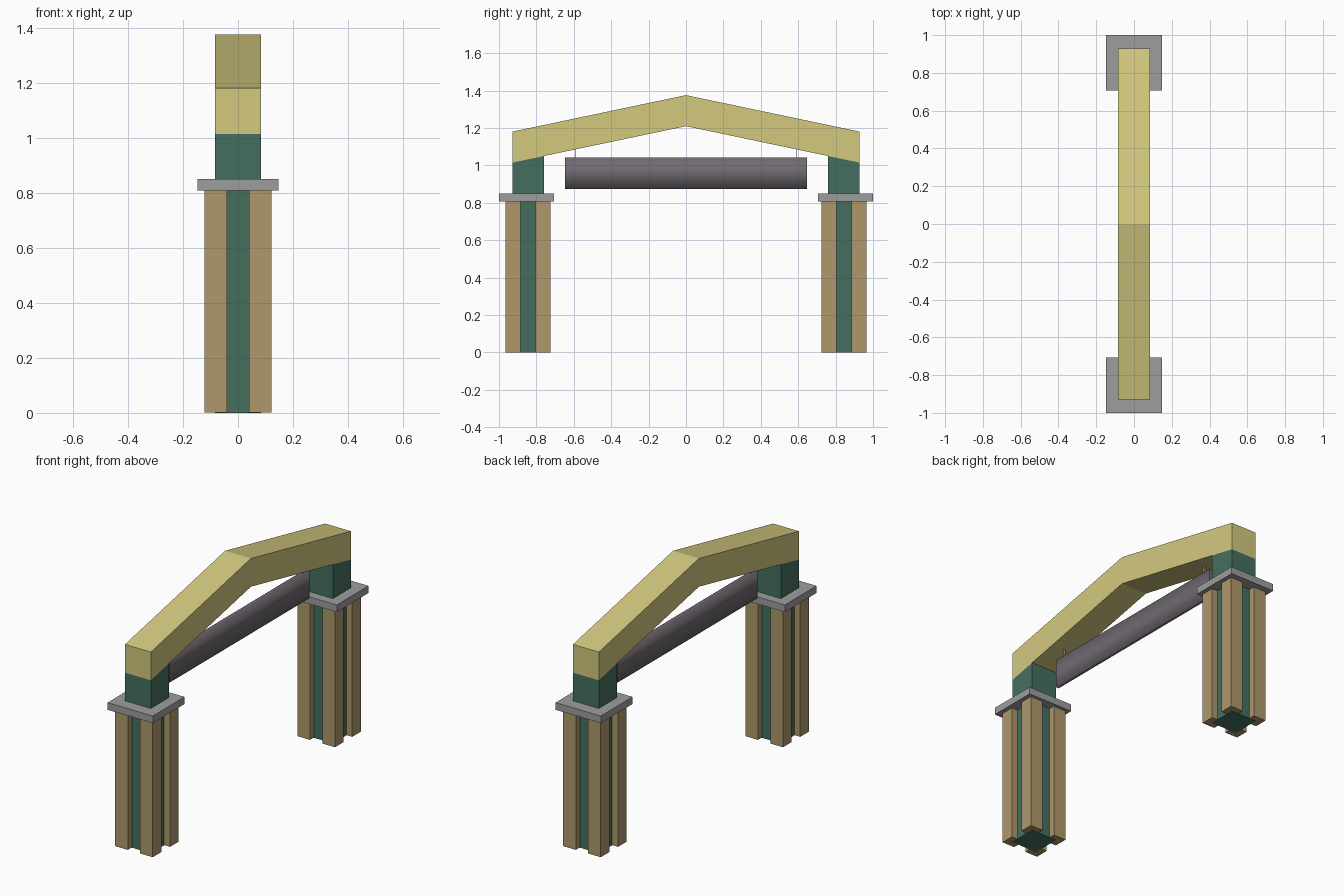
import bpy
import bmesh

cube = bpy.data.objects.get("Cube")
if cube:
    bpy.data.objects.remove(cube, do_unlink=True)


def material(name, rgb):
    """Flat material from display colour, stored as linear values."""
    linear = [((c / 255 + 0.055) / 1.055) ** 2.4 for c in rgb] + [1]
    mat = bpy.data.materials.new(name)
    mat.use_nodes = True
    mat.diffuse_color = linear
    mat.node_tree.nodes["Principled BSDF"].inputs["Base Color"].default_value = linear
    return mat


yellow = material("pale yellow", (211, 201, 127))
brown = material("tan wood", (174, 153, 107))
green = material("dark green", (69, 111, 95))
grey = material("stone grey", (159, 158, 158))
purple = material("purple grey", (112, 106, 113))


def extrude(name, profile, half_width, mat):
    """Extrude a side profile of (y, z) points across x."""
    bm = bmesh.new()
    face = bm.faces.new([bm.verts.new((-half_width, y, z)) for y, z in profile])
    moved = bmesh.ops.extrude_face_region(bm, geom=[face])["geom"]
    verts = [v for v in moved if isinstance(v, bmesh.types.BMVert)]
    bmesh.ops.translate(bm, verts=verts, vec=(2 * half_width, 0, 0))
    bmesh.ops.recalc_face_normals(bm, faces=bm.faces)
    mesh = bpy.data.meshes.new(name)
    bm.to_mesh(mesh)
    bm.free()
    mesh.materials.append(mat)
    obj = bpy.data.objects.new(name, mesh)
    bpy.context.collection.objects.link(obj)
    return obj


def box(name, x, y, half_x, half_y, z0, z1, mat):
    profile = [(y - half_y, z0), (y + half_y, z0), (y + half_y, z1), (y - half_y, z1)]
    obj = extrude(name, profile, half_x, mat)
    obj.location.x = x
    return obj


END, LEG_Y, CORE = 0.928, 0.845, 0.084
BEAM_LOW, BEAM_PEAK, BEAM_DEPTH = 1.015, 1.21, 0.166


def beam_underside(y):
    return BEAM_PEAK + (BEAM_LOW - BEAM_PEAK) * abs(y) / END


# Bent beam on top
extrude("roof_beam", [
    (-END, BEAM_LOW), (0, BEAM_PEAK), (END, BEAM_LOW),
    (END, BEAM_LOW + BEAM_DEPTH), (0, BEAM_PEAK + BEAM_DEPTH),
    (-END, BEAM_LOW + BEAM_DEPTH)], CORE, yellow)

for side, s in (("front", -1), ("back", 1)):
    # Core column, cut at the slope of the beam
    inner, outer = s * (END - 2 * CORE), s * END
    extrude(side + "_column", [
        (inner, 0), (outer, 0), (outer, beam_underside(outer)),
        (inner, beam_underside(inner))], CORE, green)
    # Flat cap around the column
    box(side + "_cap", 0, s * 0.853, 0.147, 0.147, 0.808, 0.85, grey)
    # Four corner posts
    for x_name, sx in (("left", 1), ("right", -1)):
        for y_name, sy in (("front", -1), ("back", 1)):
            box(f"{side}_post_{y_name}_{x_name}", sx * 0.081, s * LEG_Y + sy * 0.08,
                0.041, 0.04, 0.001, 0.81, brown)
    # Thin strip holding the panel
    box(side + "_hanger", 0, s * 0.59, 0.009, 0.001, 1.03, beam_underside(0.59) + 0.01, brown)

# Hanging panel with softly shaded long faces and crisp ends
panel = box("hanging_panel", 0, 0, 0.01, 0.648, 0.875, 1.042, purple)
mesh = panel.data
for face in mesh.polygons:
    face.use_smooth = abs(face.normal.y) < 0.5
for edge in mesh.edges:
    a, b = (mesh.vertices[i].co for i in edge.vertices)
    edge.use_edge_sharp = abs(a.y - b.y) < 0.1
